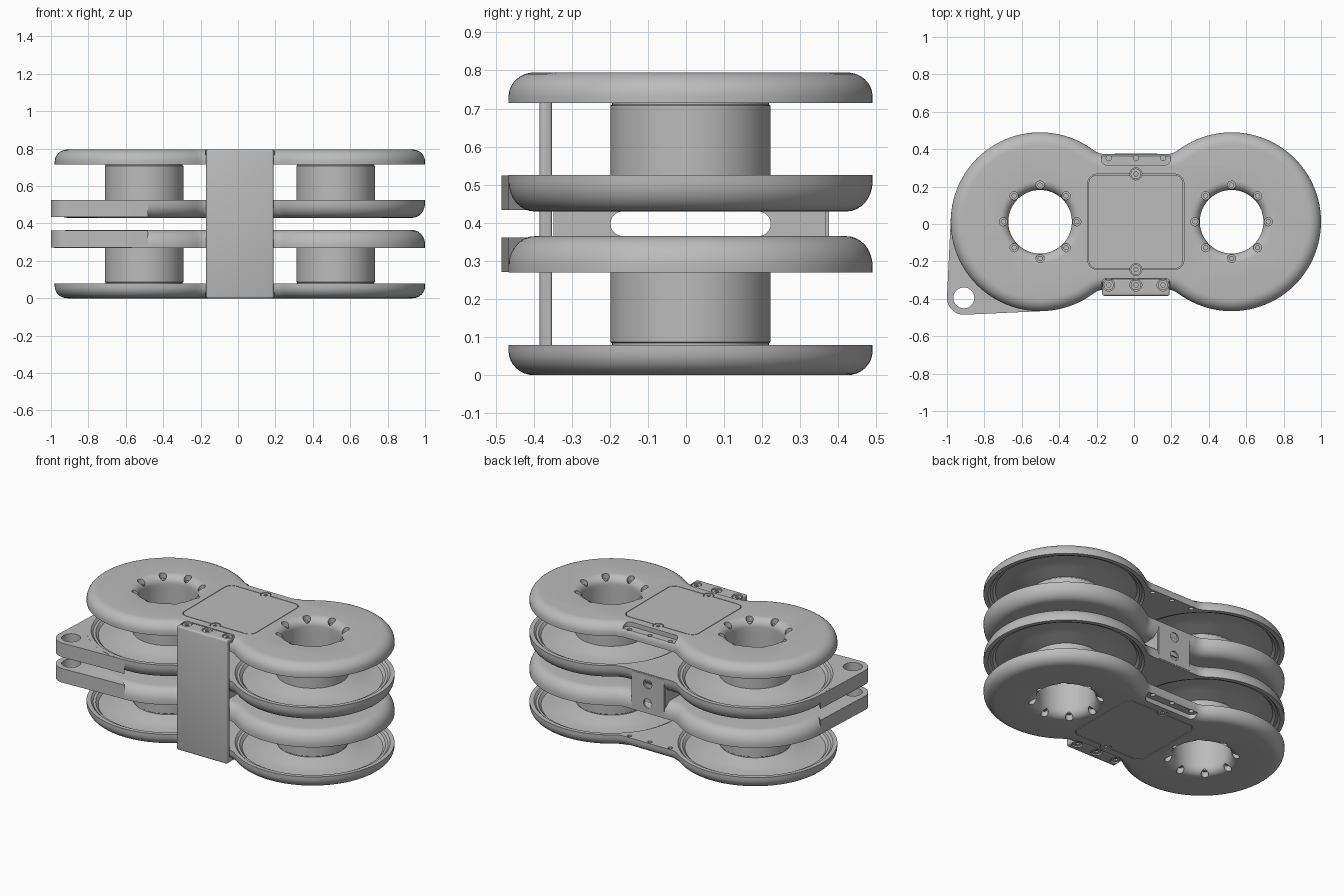
import bpy, bmesh
from math import sin, cos, pi, sqrt, acos, atan2, radians

if "Cube" in bpy.data.objects:
    bpy.data.objects.remove(bpy.data.objects["Cube"], do_unlink=True)

CENTRE = (0.01, 0.012, 0.3975)
SEP, R, WAIST, FILLET = 0.512, 0.478, 0.362, 0.1   # dumbbell outline
TOP = 0.3975                                       # outer face above mid-plane
GAP, RIM = 0.0325, 0.1275                          # middle plate faces

grey = bpy.data.materials.new("satin grey")
grey.use_nodes = True
grey.diffuse_color = (0.5, 0.5, 0.5, 1)
grey.node_tree.nodes["Principled BSDF"].inputs["Base Color"].default_value = (0.5, 0.5, 0.5, 1)


def make(name, bm):
    bmesh.ops.recalc_face_normals(bm, faces=bm.faces)
    me = bpy.data.meshes.new(name)
    bm.to_mesh(me)
    bm.free()
    me.materials.append(grey)
    ob = bpy.data.objects.new(name, me)
    bpy.context.collection.objects.link(ob)
    return ob


def loft(bm, rings, closed=False):
    """Skin a stack of equal-length rings; cap the ends or close into a loop."""
    vs = [[bm.verts.new(p) for p in ring] for ring in rings]
    n = len(vs[0])
    for a, b in list(zip(vs, vs[1:])) + ([(vs[-1], vs[0])] if closed else []):
        for i in range(n):
            j = (i + 1) % n
            bm.faces.new((a[i], a[j], b[j], b[i]))
    if not closed:
        bm.faces.new(vs[0][::-1])
        bm.faces.new(vs[-1])


def lathes(name, profile, centres, closed=False, n=80):
    bm = bmesh.new()
    for cx, cy in centres:
        loft(bm, [[(cx + r * cos(2 * pi * i / n), cy + r * sin(2 * pi * i / n), z)
                   for i in range(n)] for r, z in profile], closed)
    return make(name, bm)


def cylinders(name, r, z0, z1, centres, n=24):
    return lathes(name, [(r, z0), (r, z1)], centres, n=n)


def prism(name, outline, z0, z1):
    bm = bmesh.new()
    loft(bm, [[(x, y, z) for x, y in outline] for z in (z0, z1)])
    return make(name, bm)


def prism_x(name, outline, half):
    """Extrude a y-z outline sideways."""
    bm = bmesh.new()
    loft(bm, [[(x, y, z) for y, z in outline] for x in (-half, half)])
    return make(name, bm)


def arc(cx, cy, r, a0, a1, n):
    return [(cx + r * cos(a0 + (a1 - a0) * i / n), cy + r * sin(a0 + (a1 - a0) * i / n))
            for i in range(n + 1)]


def rounded_rect(hx, y0, y1, r):
    pts = []
    for k, (sx, y) in enumerate(((1, y1 - r), (-1, y1 - r), (-1, y0 + r), (1, y0 + r))):
        pts += arc(sx * (hx - r), y, r, k * pi / 2, (k + 1) * pi / 2, 6)
    return pts


def dumbbell(d):
    """Two discs joined by a filleted waist, inset by d."""
    fx = SEP - sqrt((R + FILLET) ** 2 - (WAIST + FILLET) ** 2)
    fy = WAIST + FILLET
    a = atan2(fy, fx - SEP)
    quarter = arc(SEP, 0, R - d, 0, a, 36) + arc(fx, fy, FILLET + d, a + pi, 1.5 * pi, 8)[1:]
    half = quarter + [(-x, y) for x, y in quarter[::-1]]
    return half + [(x, -y) for x, y in half[::-1][1:-1]]


def boolean(ob, tools, op="DIFFERENCE"):
    bpy.context.view_layer.objects.active = ob
    for t in tools:
        m = ob.modifiers.new("cut", "BOOLEAN")
        m.operation, m.solver, m.object = op, "EXACT", t
        bpy.ops.object.modifier_apply(modifier=m.name)
        bpy.data.objects.remove(t, do_unlink=True)


def finish(ob, mirror=True, angle=32):
    bpy.ops.object.select_all(action="DESELECT")
    ob.select_set(True)
    bpy.context.view_layer.objects.active = ob
    bpy.ops.object.shade_smooth_by_angle(angle=radians(angle))
    ob.location = CENTRE
    if mirror:
        m = ob.modifiers.new("mirror", "MIRROR")
        m.use_axis = (False, False, True)
        m.use_mirror_merge = False


HUBS = [(-SEP, 0), (SEP, 0)]
BOLTS = [(cx + 0.196 * cos(k * pi / 4), 0.196 * sin(k * pi / 4)) for cx, _ in HUBS for k in range(8)]


def plate(name, inner, outer, extra=None):
    """Dumbbell plate: rounded on its outer side, dished on its inner side."""
    s = 1 if outer > inner else -1
    rnd = abs(outer - inner) - 0.017
    prof = [(0, inner)] + [(0.068 * (1 - cos(t * pi / 16)), outer - s * rnd * (1 - sin(t * pi / 16)))
                           for t in range(9)]
    bm = bmesh.new()
    loft(bm, [[(x, y, z) for x, y in dumbbell(d)] for d, z in prof])
    ob = make(name, bm)
    if extra:
        boolean(ob, [extra], "UNION")
    # dished ring around each hub
    ring = [(0.225, -0.02), (0.225, 0), (0.28, 0.028), (0.41, 0.03), (0.425, 0.014),
            (0.44, 0.012), (0.452, 0), (0.452, -0.02)]
    dish = lathes("dish", [(r, inner + s * z) for r, z in ring], HUBS, True)
    # bore with a rolled lip
    lip = [(0.17 + 0.05 * (1 - cos(t * pi / 16)), outer - s * 0.05 * (1 - sin(t * pi / 16)))
           for t in range(9)]
    bore = lathes("bore", [(0.17, inner - s * 0.02)] + lip + [(0.222, outer + s * 0.02)], HUBS)
    wells = cylinders("wells", 0.022, outer - s * 0.042, outer + s * 0.02, BOLTS)
    boolean(ob, [dish, bore, wells])
    finish(cylinders(name + "_bolts", 0.014, outer - s * 0.05, outer - s * 0.03, BOLTS, 12))
    return ob


# outer plates with end pockets, cover seat and screw holes
outer_plate = plate("outer_plate", 0.3175, TOP)
LUGS = [(x, s * 0.34) for x in (-0.145, 0, 0.145) for s in (-1, 1)]
CATCHES = [(0, -0.256), (0, 0.256)]
boolean(outer_plate, [
    prism("pocket", rounded_rect(0.185, 0.303, 0.45, 0.03), TOP - 0.03, TOP + 0.03),
    prism("pocket", rounded_rect(0.185, -0.45, -0.303, 0.03), TOP - 0.03, TOP + 0.03),
    prism("seat", rounded_rect(0.257, -0.255, 0.255, 0.05), TOP - 0.012, TOP + 0.03),
    cylinders("catch", 0.032, TOP - 0.025, TOP + 0.03, CATCHES),
    cylinders("lug", 0.014, 0.25, TOP + 0.03, LUGS, 16)])
finish(outer_plate)

cover = prism("cover", rounded_rect(0.253, -0.251, 0.251, 0.047), TOP - 0.013, TOP)
boolean(cover, [cylinders("catch", 0.032, TOP - 0.05, TOP + 0.03, CATCHES)])
finish(cover)
catch = cylinders("cover_screws", 0.028, TOP - 0.03, TOP - 0.003, CATCHES)
boolean(catch, [cylinders("socket", 0.012, TOP - 0.012, TOP + 0.03, CATCHES, 6)])
finish(catch)

# middle plates with a hanging ear at one corner
ex, ey, er = -0.92, -0.407, 0.09
phi = atan2(ey, ex + SEP)
al = acos((R - er) / sqrt((ex + SEP) ** 2 + ey ** 2))
ear_outline = ([(-SEP + R * cos(phi - al), R * sin(phi - al))]
               + arc(ex, ey, er, phi - al, phi + al, 16)
               + [(-SEP + R * cos(phi + al), R * sin(phi + al))])
middle_plate = plate("middle_plate", RIM, GAP, prism("ear", ear_outline, GAP + 0.004, RIM - 0.0005))
boolean(middle_plate, [cylinders("ear_hole", 0.056, -0.1, 0.3, [(ex, ey)], 40)])
finish(middle_plate)

# hubs between the plates
finish(lathes("hub", [(0.172, 0.11), (0.21, 0.11), (0.21, 0.31), (0.206, 0.313),
                      (0.206, 0.335), (0.172, 0.335)], HUBS, True))

# central web joining the middle plates, slotted sideways
web = prism_x("web", [(-0.36, -0.06), (0.355, -0.06), (0.355, 0.06), (-0.36, 0.06)], 0.12)
slot = arc(0.178, 0, GAP, -pi / 2, pi / 2, 10) + arc(-0.178, 0, GAP, pi / 2, 1.5 * pi, 10)
boolean(web, [prism_x("slot", slot, 0.3)])
finish(web, False)

# rear mounting block with two sockets
block = prism_x("rear_block", [(0.3, -0.12), (0.364, -0.12), (0.364, 0.12), (0.3, 0.12)], 0.115)
for z in (-0.062, 0.062):
    sock = cylinders("socket", 0.03, -0.05, 0.05, [(0, 0)])
    sock.rotation_euler = (pi / 2, 0, 0)
    sock.location = (0, 0.385, z)
    bpy.context.view_layer.update()
    boolean(block, [sock])
finish(block, False)

# front bracket wrapping over both outer plates
lo, hi = -0.396, -0.305
strap = prism_x("front_bracket", [(hi, -TOP), (lo, -TOP), (lo, TOP), (hi, TOP), (hi, TOP - 0.03),
                                  (-0.364, TOP - 0.03), (-0.364, 0.03 - TOP), (hi, 0.03 - TOP)], 0.18)
bev = strap.modifiers.new("bevel", "BEVEL")
bev.width, bev.segments = 0.01, 3
bpy.context.view_layer.objects.active = strap
bpy.ops.object.modifier_apply(modifier=bev.name)
HEADS = [(x, -0.338) for x in (-0.145, 0, 0.145)]
for z in (-TOP, TOP):
    boolean(strap, [cylinders("head_well", 0.032, z - 0.018, z + 0.018, HEADS)])
finish(strap, False)
heads = cylinders("bracket_screws", 0.027, TOP - 0.03, TOP - 0.006, HEADS)
boolean(heads, [cylinders("socket", 0.013, TOP - 0.016, TOP + 0.02, HEADS, 6)])
finish(heads)
